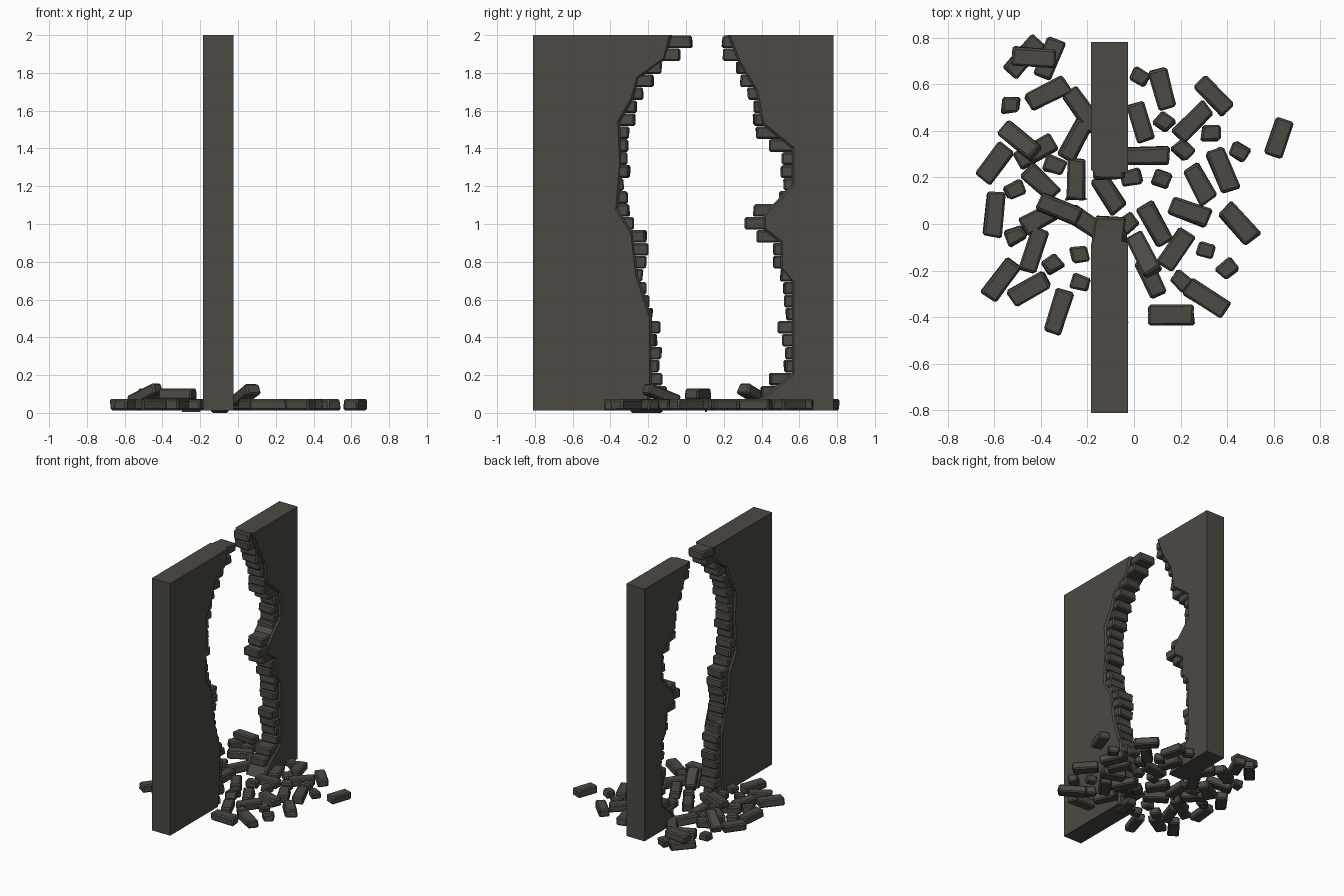
import bpy, bmesh, math, random
from mathutils import Matrix, Vector

random.seed(4)
if "Cube" in bpy.data.objects:
    bpy.data.objects.remove(bpy.data.objects["Cube"], do_unlink=True)

# One dark stone colour for everything
stone = bpy.data.materials.new("dark stone")
stone.use_nodes = True
stone.diffuse_color = (0.075, 0.067, 0.056, 1)
shader = next(n for n in stone.node_tree.nodes if n.type == 'BSDF_PRINCIPLED')
shader.inputs["Base Color"].default_value = stone.diffuse_color
shader.inputs["Roughness"].default_value = 0.9

WALL_BACK, WALL_FRONT = -0.185, -0.025
WALL_MID = (WALL_BACK + WALL_FRONT) / 2
FLOOR = 0.012


def finish(bm, name):
    """Turn a bmesh into a flat shaded stone object."""
    bmesh.ops.recalc_face_normals(bm, faces=bm.faces)
    mesh = bpy.data.meshes.new(name)
    bm.to_mesh(mesh)
    bm.free()
    mesh.materials.append(stone)
    obj = bpy.data.objects.new(name, mesh)
    bpy.context.collection.objects.link(obj)
    return obj


def add_brick(bm, centre, size, turn=0, tilt=0, wobble=0.005):
    """Add a worn, slightly irregular brick; angles in degrees."""
    place = (Matrix.Translation(centre)
             @ Matrix.Rotation(math.radians(turn), 4, 'Z')
             @ Matrix.Rotation(math.radians(-tilt), 4, 'Y'))
    verts = bmesh.ops.create_cube(bm, size=1)["verts"]
    for v in verts:
        v.co = Vector(a * b for a, b in zip(v.co, size))
        v.co.x += random.uniform(-wobble, wobble)
        v.co.y += random.uniform(-wobble, wobble)
        v.co = place @ v.co
    edges = list({e for v in verts for e in v.link_edges})
    bmesh.ops.bevel(bm, geom=edges, offset=0.009, segments=1, affect='EDGES')


def wall_half(name, outer, broken):
    """Extrude one half of the wall and chamfer its broken edge."""
    bm = bmesh.new()
    outline = [(outer, broken[-1][1]), (outer, broken[0][1])] + broken
    face = bm.faces.new([bm.verts.new((WALL_BACK, y, z)) for y, z in outline])
    result = bmesh.ops.extrude_face_region(bm, geom=[face], use_keep_orig=True)
    moved = [g for g in result["geom"] if isinstance(g, bmesh.types.BMVert)]
    bmesh.ops.translate(bm, verts=moved, vec=(WALL_FRONT - WALL_BACK, 0, 0))
    on_rim = {(round(y, 3), round(z, 3)) for y, z in broken}

    def rim(v):
        return (round(v.co.y, 3), round(v.co.z, 3)) in on_rim

    edges = [e for e in bm.edges if rim(e.verts[0]) and rim(e.verts[1])
             and abs(e.verts[0].co.x - e.verts[1].co.x) < 0.001]
    bmesh.ops.bevel(bm, geom=edges, offset=0.012, segments=1, affect='EDGES')
    finish(bm, name)


def edge_bricks(name, tips, side):
    """Stack bricks down a broken edge; side is the way into the wall."""
    bm = bmesh.new()
    top, bottom = 1.965, 0.11
    step = (top - bottom) / (len(tips) - 1)
    for row, tip in enumerate(tips):
        length = 0.13
        add_brick(bm, (WALL_MID + random.uniform(-0.006, 0.006),
                       tip + side * length / 2, top - row * step),
                  (0.135, length, step - 0.002), random.uniform(-5, 5))
    finish(bm, name)


# Wall halves, broken edges listed from the top down as (y, z)
wall_half("wall_front_half", -0.81, [
    (-0.075, 2), (-0.11, 1.87), (-0.25, 1.77), (-0.28, 1.66), (-0.35, 1.54),
    (-0.34, 1.32), (-0.36, 1.08), (-0.28, 0.95), (-0.255, 0.73),
    (-0.18, 0.5), (-0.18, 0.16), (-0.2, FLOOR)])
wall_half("wall_back_half", 0.78, [
    (0.22, 2), (0.28, 1.85), (0.37, 1.7), (0.4, 1.53), (0.56, 1.4),
    (0.56, 1.21), (0.41, 1.05), (0.41, 0.97), (0.5, 0.9), (0.5, 0.76),
    (0.56, 0.69), (0.56, 0.21), (0.4, 0.08), (0.35, FLOOR)])

# Bricks exposed along each break, tip positions from the top down
edge_bricks("front_edge_bricks", [
    .03, -.03, -.13, -.17, -.23, -.26, -.27, -.3, -.31, -.31, -.3, -.33, -.31,
    -.3, -.28, -.21, -.2, -.21, -.23, -.21, -.2, -.18, -.14, -.16, -.13, -.14,
    -.13, -.1], -1)
edge_bricks("back_edge_bricks", [
    .19, .2, .27, .29, .33, .36, .36, .37, .44, .51, .5, .52, .49, .36, .31,
    .37, .46, .46, .5, .52, .52, .53, .49, .51, .53, .52, .44, .4], 1)

# Fallen bricks on the ground: x, y, turn
whole = [
    (-.47, .72, 50), (-.36, .71, 68), (-.37, .56, 28), (-.22, .49, -55),
    (.03, .44, -72), (.12, .58, -75), (.34, .55, -45), (.25, .44, 45),
    (.62, .37, 70), (.06, .29, 0), (.38, .23, -68), (.28, .17, -60),
    (-.25, .36, 62), (-.42, .31, 30), (-.6, .26, 53), (-.4, .18, -42),
    (-.25, .19, 88), (.24, .05, -20), (.45, 0, -48), (.09, 0, -60),
    (-.11, .13, -55), (-.6, .04, 83), (-.4, .03, 28), (-.2, 0, -35),
    (-.43, -.11, 70), (-.57, -.24, 52), (-.45, -.28, 30), (-.32, -.38, 72),
    (.18, -.11, 55), (.31, -.32, -33), (.16, -.39, 0), (.07, -.23, -65)]
broken = [
    (-.53, .51, 0), (.02, .63, -30), (.13, .44, -40), (.33, .39, -5),
    (.21, .32, -45), (.45, .31, -30), (-.34, .25, -20), (-.51, .15, 25),
    (-.01, .2, 10), (-.03, 0, 40), (-.51, -.05, 25), (-.35, -.17, 30),
    (-.23, -.13, 10), (-.23, -.25, -20), (.31, -.11, -15), (.4, -.19, 40),
    (.2, -.24, -40), (.12, .19, -20)]

bm = bmesh.new()
for x, y, turn in whole:
    add_brick(bm, (x, y, 0.043), (random.uniform(0.165, 0.195), 0.08, 0.06),
              turn, wobble=0.007)
finish(bm, "fallen_whole_bricks")

bm = bmesh.new()
for x, y, turn in broken:
    add_brick(bm, (x, y, 0.043), (random.uniform(0.07, 0.095), 0.066, 0.056),
              turn, wobble=0.009)
finish(bm, "fallen_broken_bricks")

# Bricks lying on top of others, and one sunk under the wall
bm = bmesh.new()
brick = (0.19, 0.08, 0.06)
add_brick(bm, (-.43, .715, .1), brick, -5)
add_brick(bm, (-.32, .065, .1), brick, -22)
add_brick(bm, (-.49, .36, .095), brick, -40, 22)
add_brick(bm, (.04, -.13, .095), brick, -62, 20)
add_brick(bm, (-.1, -.21, .03), (0.16, 0.08, 0.06), 85)
finish(bm, "piled_bricks")
